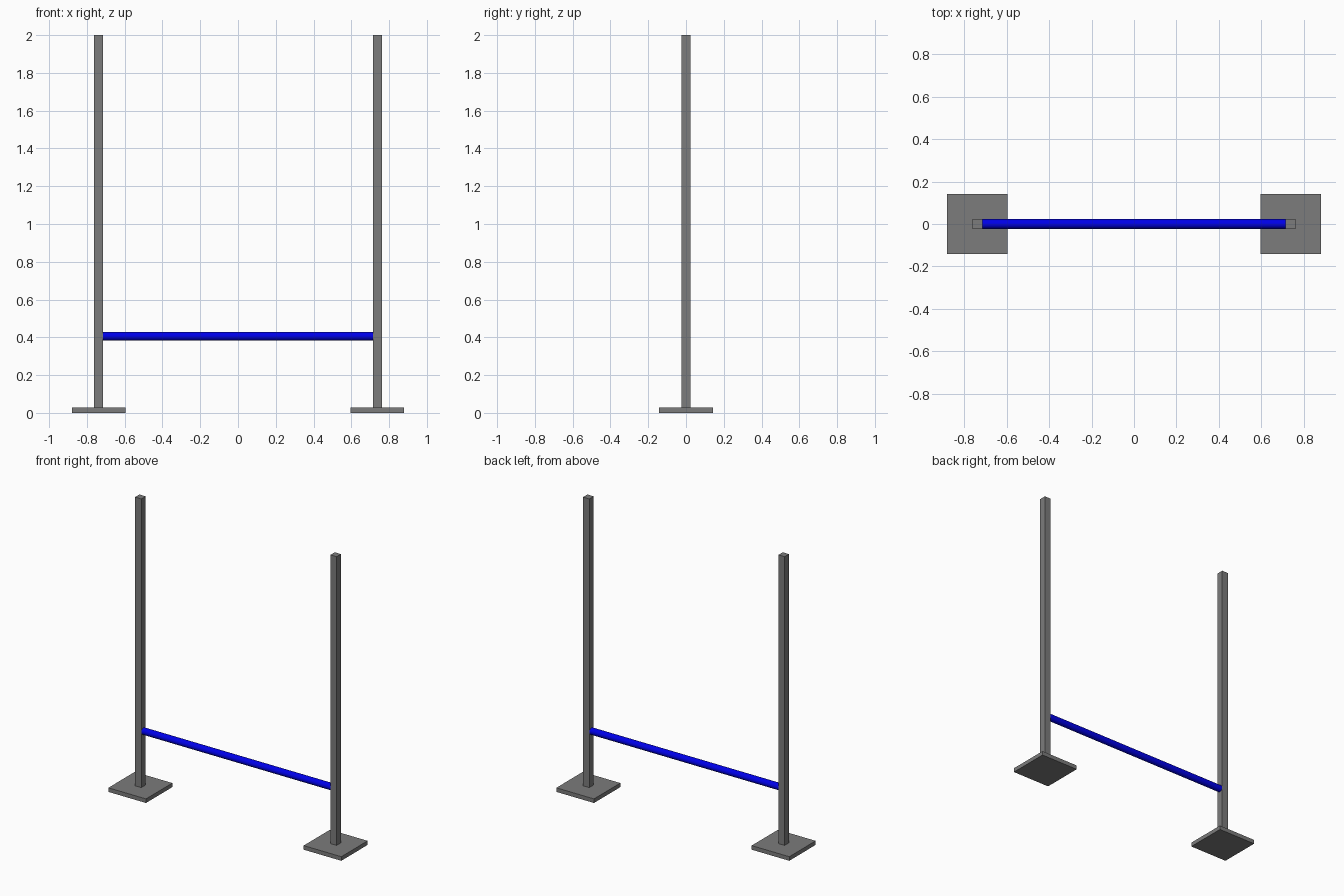
import bpy
import math

cube = bpy.data.objects.get("Cube")
if cube:
    bpy.data.objects.remove(cube, do_unlink=True)


def make_material(name, color):
    mat = bpy.data.materials.new(name)
    mat.use_nodes = True
    mat.diffuse_color = color
    mat.node_tree.nodes["Principled BSDF"].inputs["Base Color"].default_value = color
    return mat


grey = make_material("grey_metal", (0.2, 0.2, 0.2, 1))
blue = make_material("blue_paint", (0.0, 0.0, 0.9, 1))

POST_X = 0.738      # centre of each upright
POST_W = 0.047
BASE_W = 0.284
BASE_H = 0.028
TOP = 2.0
BAR_Z = 0.406
BAR_R = 0.023


def box(name, x, width, z_low, z_high):
    """Square upright block between two heights."""
    bpy.ops.mesh.primitive_cube_add(size=1, location=(x, 0, (z_low + z_high) / 2))
    obj = bpy.context.object
    obj.name = name
    obj.scale = (width, width, z_high - z_low)
    bpy.ops.object.transform_apply(location=False, rotation=False, scale=True)
    obj.data.materials.append(grey)


# Base plates and uprights
for side, sign in (("left", 1), ("right", -1)):
    box(side + "_base", sign * POST_X, BASE_W, 0, BASE_H)
    box(side + "_post", sign * POST_X, POST_W, BASE_H, TOP)

# Round crossbar spanning the inner faces of the uprights
bpy.ops.mesh.primitive_cylinder_add(
    vertices=24, radius=BAR_R, depth=2 * POST_X - POST_W,
    location=(0, 0, BAR_Z), rotation=(0, math.pi / 2, 0))
bar = bpy.context.object
bar.name = "crossbar"
bar.data.materials.append(blue)
bpy.ops.object.shade_smooth_by_angle(angle=math.radians(40))
